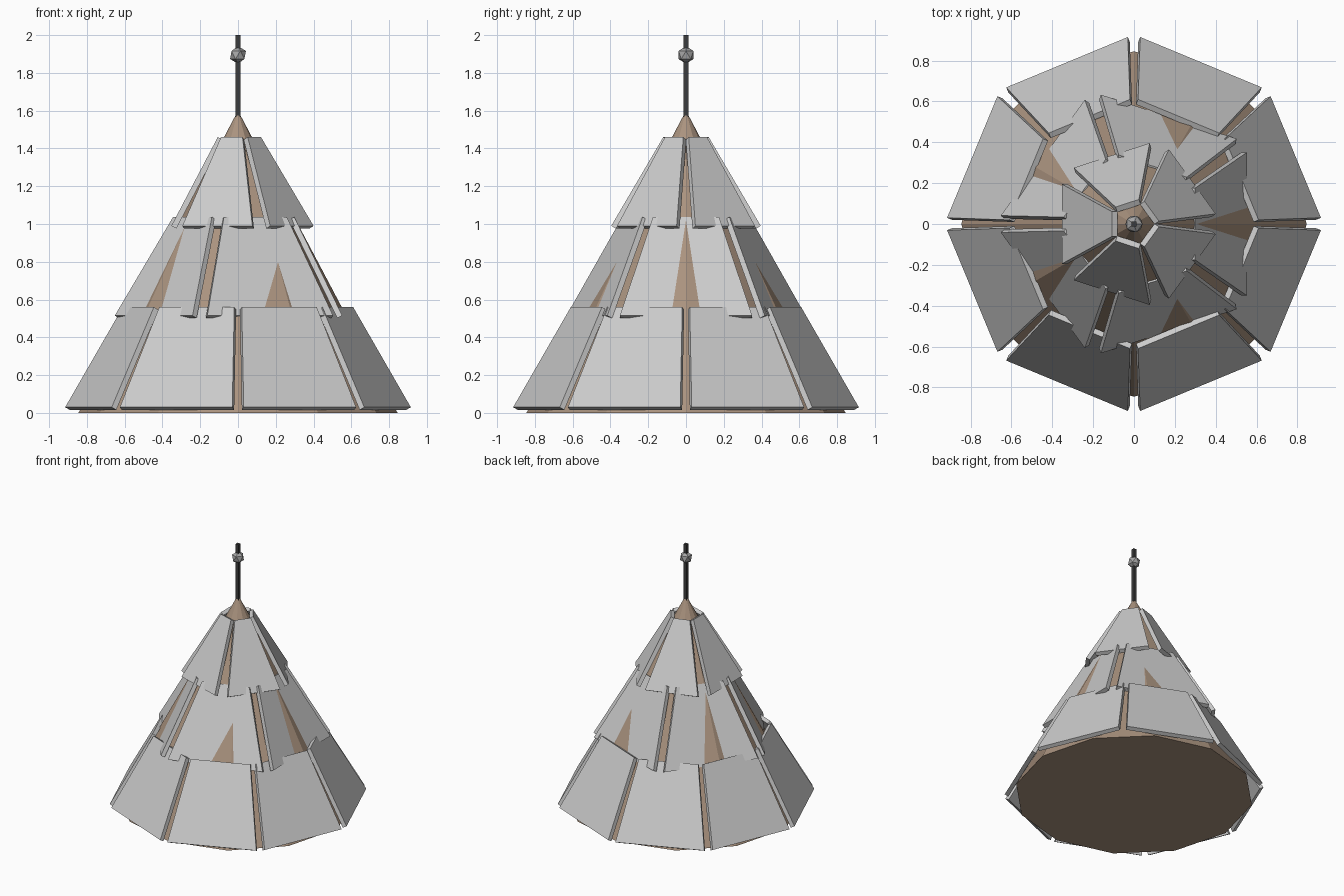
import bpy, bmesh, math
from mathutils import Vector, Matrix

cube = bpy.data.objects.get("Cube")
if cube:
    bpy.data.objects.remove(cube, do_unlink=True)


def make_material(name, color):
    mat = bpy.data.materials.new(name)
    mat.use_nodes = True
    mat.diffuse_color = (*color, 1)
    mat.node_tree.nodes["Principled BSDF"].inputs["Base Color"].default_value = (*color, 1)
    return mat


brown = make_material("wood brown", (0.40, 0.29, 0.21))
light_grey = make_material("panel grey", (0.60, 0.60, 0.60))
dark_grey = make_material("dark metal", (0.045, 0.045, 0.045))
mid_grey = make_material("ball grey", (0.38, 0.38, 0.38))


def make_object(name, bm, mat):
    bmesh.ops.recalc_face_normals(bm, faces=bm.faces)
    mesh = bpy.data.meshes.new(name)
    bm.to_mesh(mesh)
    bm.free()
    mesh.materials.append(mat)
    obj = bpy.data.objects.new(name, mesh)
    bpy.context.collection.objects.link(obj)
    return obj


def panel_tier(name, count, first_angle, bottom, top, thickness=0.03):
    """Ring of leaning tapered slabs; bottom and top are (distance, height, half width)."""
    lean = Vector((top[0] - bottom[0], 0, top[1] - bottom[1])).normalized()
    inward = Vector((-lean.z, 0, lean.x)) * thickness
    for i in range(count):
        bm = bmesh.new()
        turn = Matrix.Rotation(math.radians(first_angle + i * 360 / count), 3, "Z")
        outline = [Vector((r, side * half, z))
                   for (r, z, half), sides in ((bottom, (-1, 1)), (top, (1, -1)))
                   for side in sides]
        outer = [bm.verts.new(turn @ p) for p in outline]
        inner = [bm.verts.new(turn @ (p + inward)) for p in outline]
        bm.faces.new(outer)
        bm.faces.new(inner[::-1])
        for a in range(4):
            b = (a + 1) % 4
            bm.faces.new((outer[a], inner[a], inner[b], outer[b]))
        make_object(f"{name}_{i + 1}", bm, light_grey)


# Twelve-sided core cone
bm = bmesh.new()
bmesh.ops.create_cone(bm, cap_ends=True, segments=12, radius1=0.845, radius2=0,
                      depth=1.6, matrix=Matrix.Translation((0, 0, 0.8)))
make_object("core_cone", bm, brown)

# Three overlapping tiers of slabs
panel_tier("lower_panel", 8, 22.5, (0.857, 0.03, 0.322), (0.571, 0.56, 0.215))
panel_tier("middle_panel", 5, 0, (0.552, 0.515, 0.35), (0.298, 1.037, 0.175))
panel_tier("upper_panel", 5, 36, (0.353, 0.99, 0.195), (0.107, 1.46, 0.06))

# Mast
bm = bmesh.new()
bmesh.ops.create_cube(bm, size=1, matrix=Matrix.Translation((0, 0, 1.78))
                      @ Matrix.Diagonal((0.026, 0.026, 0.44, 1)))
make_object("mast", bm, dark_grey)

# Faceted ball on the mast
bm = bmesh.new()
bmesh.ops.create_icosphere(bm, subdivisions=1, radius=0.047,
                           matrix=Matrix.Translation((0, 0, 1.895)))
make_object("mast_ball", bm, mid_grey)
